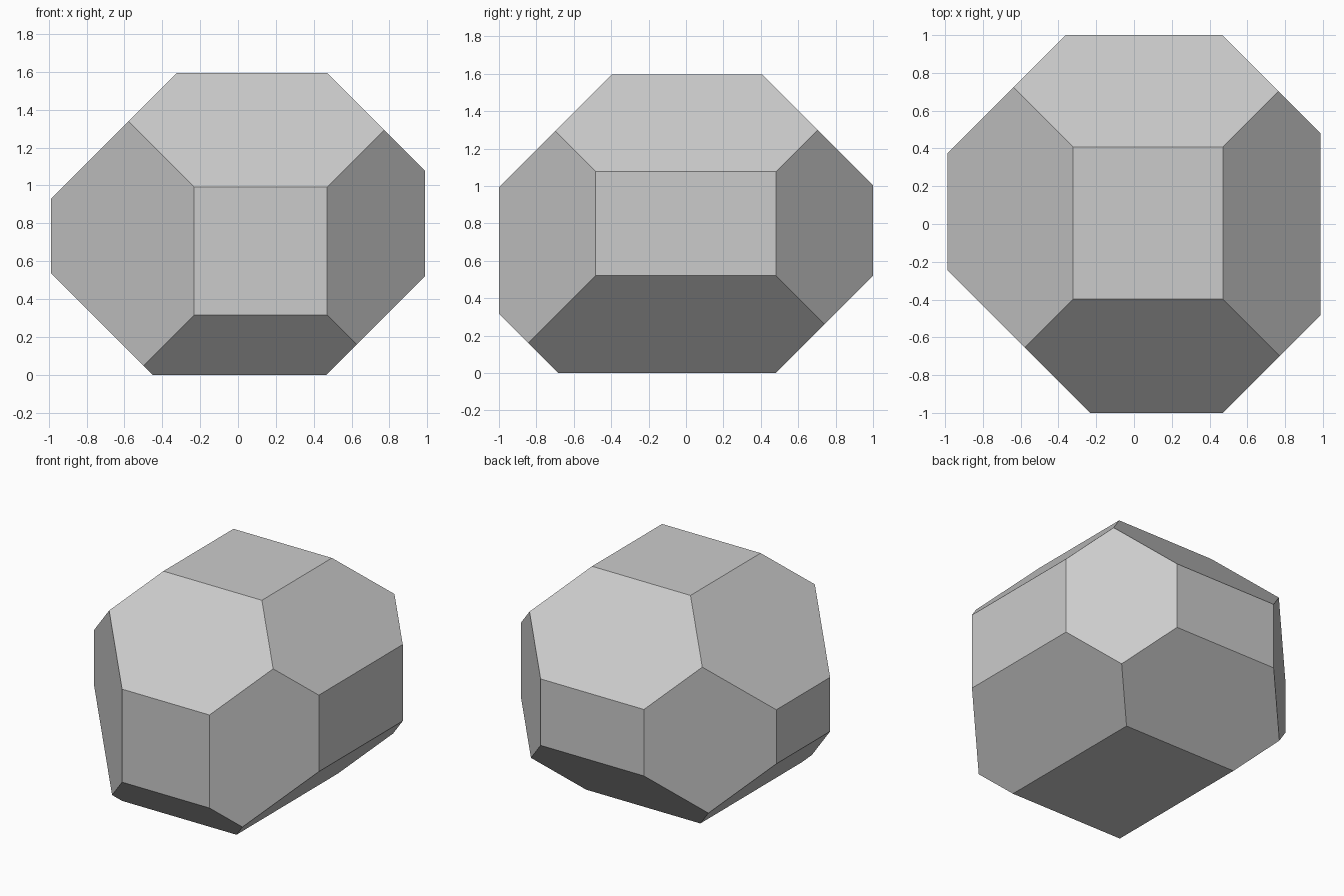
import bpy, bmesh
from mathutils import Vector

if "Cube" in bpy.data.objects:
    bpy.data.objects.remove(bpy.data.objects["Cube"])

X, H = 0.988, 1.595   # half width, height (half depth is 1)

# Starting block
bm = bmesh.new()
bmesh.ops.create_cube(bm, size=1)
for v in bm.verts:
    v.co = Vector((v.co.x * 2 * X, v.co.y * 2, (v.co.z + 0.5) * H))

# 45 degree edge cuts: outward normal and its distance n . p
cuts = [
    ((1, 0, 1), 2.065), ((-1, 0, 1), 1.917), ((1, 0, -1), 0.467), ((-1, 0, -1), 0.452),
    ((0, 1, 1), 2.003), ((0, -1, 1), 1.992), ((0, 1, -1), 0.48), ((0, -1, -1), 0.684),
    ((1, 1, 0), 1.469), ((1, -1, 0), 1.471), ((-1, 1, 0), 1.362), ((-1, -1, 0), 1.232),
]
for n, d in cuts:
    n = Vector(n)
    bmesh.ops.bisect_plane(bm, geom=bm.verts[:] + bm.edges[:] + bm.faces[:], dist=1e-5,
                           plane_co=n * d / n.length_squared, plane_no=n, clear_outer=True)
    # Close the cut with one flat facet
    bmesh.ops.holes_fill(bm, edges=[e for e in bm.edges if e.is_boundary], sides=0)
bmesh.ops.recalc_face_normals(bm, faces=bm.faces[:])

mesh = bpy.data.meshes.new("faceted_block")
bm.to_mesh(mesh)
bm.free()
obj = bpy.data.objects.new("faceted_block", mesh)
bpy.context.collection.objects.link(obj)
